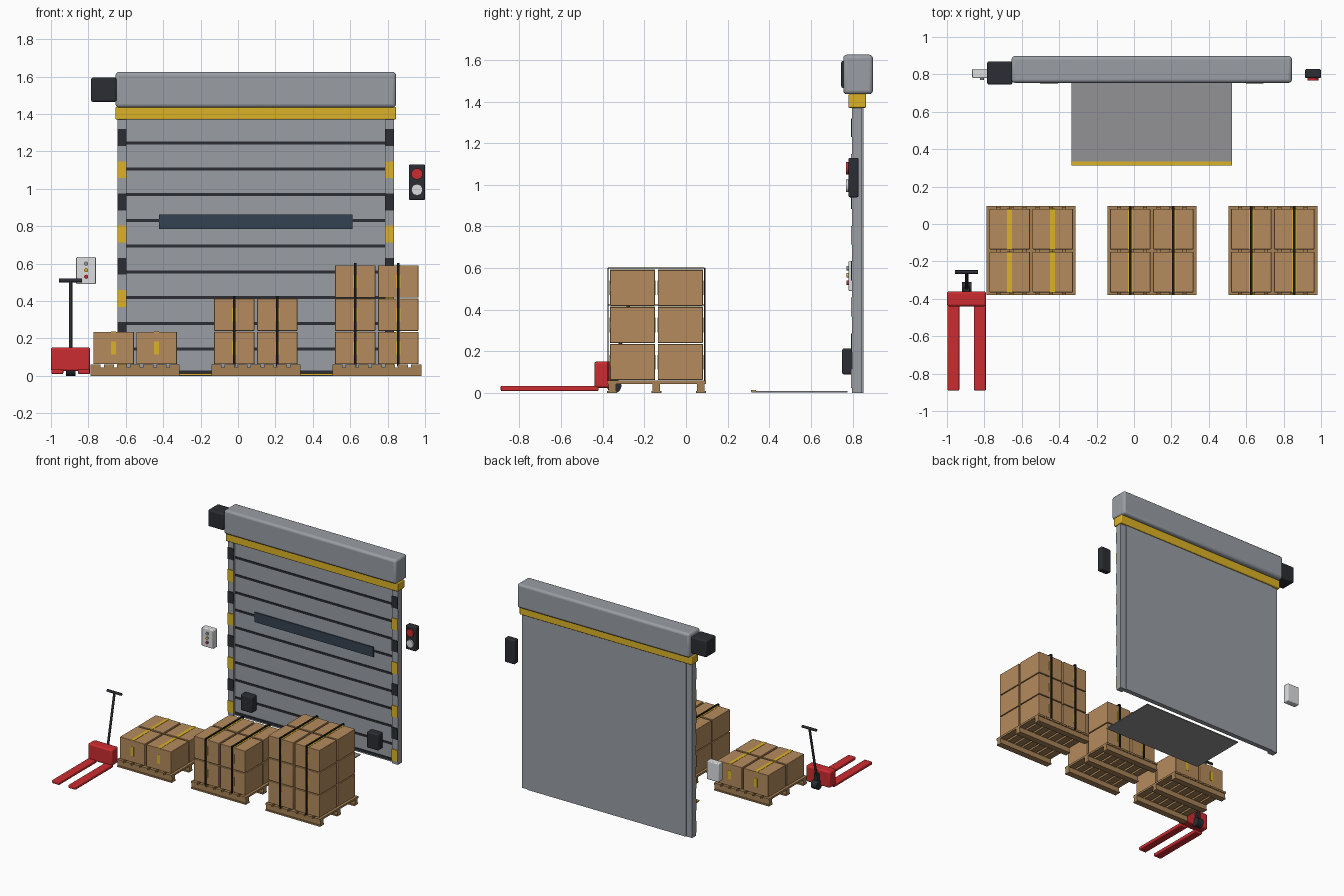
import bpy
import bmesh
import math
from mathutils import Matrix, Vector

cube = bpy.data.objects.get("Cube")
if cube:
    bpy.data.objects.remove(cube, do_unlink=True)


def colour(name, r, g, b):
    mat = bpy.data.materials.new(name)
    mat.use_nodes = True
    mat.diffuse_color = (r, g, b, 1)
    node = mat.node_tree.nodes["Principled BSDF"]
    node.inputs["Base Color"].default_value = (r, g, b, 1)
    node.inputs["Roughness"].default_value = 0.6
    return mat


STEEL = colour("steel grey", 0.32, 0.34, 0.37)
PLATE = colour("ramp grey", 0.29, 0.29, 0.3)
DARK = colour("charcoal", 0.025, 0.027, 0.033)
BLACK = colour("strap black", 0.01, 0.01, 0.01)
YELLOW = colour("safety yellow", 0.72, 0.45, 0.02)
RED = colour("red paint", 0.6, 0.025, 0.03)
CARD = colour("cardboard", 0.46, 0.26, 0.11)
WOOD = colour("pallet wood", 0.38, 0.22, 0.09)
PALE = colour("pale grey", 0.72, 0.73, 0.74)
GLASS = colour("dark glass", 0.035, 0.055, 0.085)


def finish(name, bm, mat, bevel=0.0):
    mesh = bpy.data.meshes.new(name)
    bm.to_mesh(mesh)
    bm.free()
    mesh.materials.append(mat)
    obj = bpy.data.objects.new(name, mesh)
    bpy.context.collection.objects.link(obj)
    bpy.ops.object.select_all(action="DESELECT")
    obj.select_set(True)
    bpy.context.view_layer.objects.active = obj
    if bevel:
        mod = obj.modifiers.new("soft_edges", "BEVEL")
        mod.width = bevel
        mod.segments = 3
    bpy.ops.object.shade_smooth_by_angle(angle=math.radians(35))
    return obj


def blocks(name, mat, spans, bevel=0.0):
    """One object of boxes, each given as x, y and z ranges."""
    bm = bmesh.new()
    for span in spans:
        low, high = Vector(p[0] for p in span), Vector(p[1] for p in span)
        place = Matrix.Translation((low + high) / 2) @ Matrix.Diagonal((*(high - low), 1))
        bmesh.ops.create_cube(bm, size=1, matrix=place)
    return finish(name, bm, mat, bevel)


def rod(name, mat, start, end, radius, sides=20):
    start, end = Vector(start), Vector(end)
    axis = end - start
    bm = bmesh.new()
    turn = Vector((0, 0, 1)).rotation_difference(axis).to_matrix().to_4x4()
    bmesh.ops.create_cone(bm, cap_ends=True, segments=sides, radius1=radius, radius2=radius,
                          depth=axis.length, matrix=Matrix.Translation((start + end) / 2) @ turn)
    return finish(name, bm, mat)


def around(middle, size):
    return (middle - size / 2, middle + size / 2)


# Roller housing, motor and lintel
MID = 0.095
WIDE = around(MID, 1.5)
blocks("roller_housing", STEEL, [(WIDE, (0.755, 0.898), (1.435, 1.625))], 0.018)
blocks("drive_motor", DARK, [((-0.785, -0.65), (0.745, 0.87), (1.465, 1.595))], 0.01)
blocks("lintel", YELLOW, [(WIDE, (0.78, 0.865), (1.37, 1.437))], 0.006)

# Door curtain with seams and window
INNER = around(MID, 1.38)
blocks("door_curtain", STEEL, [(INNER, (0.815, 0.852), (0, 1.38))])
blocks("door_seams", DARK,
       [(INNER, (0.81, 0.816), around(0.143 + 0.1377 * i, 0.016)) for i in range(9)])
blocks("bottom_seal", DARK, [(INNER, (0.81, 0.816), (0.01, 0.03))])
blocks("door_window", GLASS, [(around(MID, 1.035), (0.806, 0.815), (0.785, 0.862))])

# Guide rails with warning stripes
for label, side in (("left", 1), ("right", -1)):
    x = around(MID + side * 0.715, 0.05)
    blocks(label + "_guide_rail", STEEL, [(x, (0.796, 0.845), (0, 1.38))])
    for tone, mat, first in (("dark", DARK, 1), ("yellow", YELLOW, 0)):
        blocks(f"{label}_{tone}_stripes", mat,
               [(x, (0.791, 0.797), around(0.07 + 0.172 * i, 0.09)) for i in range(first, 8, 2)])
    blocks(label + "_dock_bumper", DARK,
           [(around(MID + side * 0.55, 0.1), (0.75, 0.812), (0.09, 0.215))], 0.008)

# Dock plate with a yellow lip
RAMP = around(MID, 0.86)
blocks("dock_plate", PLATE, [(RAMP, (0.315, 0.775), (0.003, 0.01))])
blocks("dock_lip", YELLOW, [(RAMP, (0.313, 0.335), (0.005, 0.014))])

# Signal light
blocks("signal_case", DARK, [((0.914, 1), (0.78, 0.828), (0.94, 1.13))], 0.008)
for label, mat, z in (("red", RED, 1.08), ("white", PALE, 0.995)):
    rod(label + "_lens", mat, (0.957, 0.768, z), (0.957, 0.79, z), 0.03)

# Control box with push buttons
blocks("control_box", PALE, [((-0.865, -0.76), (0.78, 0.83), (0.49, 0.635))], 0.006)
for label, mat, z in (("top", STEEL, 0.6), ("middle", YELLOW, 0.565), ("stop", RED, 0.53)):
    rod(label + "_button", mat, (-0.812, 0.77, z), (-0.812, 0.785, z), 0.011, 12)

# Pallets loaded with taped cartons
DEPTH_MID, HALF, PITCH, SIZE = -0.142, 0.238, 0.23, 0.216
BASE, LAYER, TALL = 0.063, 0.178, 0.172


def pallet(label, cx, layers):
    length = around(cx, 2 * HALF)
    runners = [DEPTH_MID + s * 0.213 for s in (-1, 0, 1)]
    blocks(label + "_pallet_runners", WOOD,
           [(length, around(y, 0.036), (0.01, 0.046)) for y in runners])
    blocks(label + "_pallet_skids", WOOD,
           [(length, around(y, 0.048), (0, 0.011)) for y in runners])
    blocks(label + "_pallet_deck", WOOD,
           [(around(cx + (HALF - 0.027) * i / 3, 0.054), around(DEPTH_MID, 2 * HALF),
             (0.045, 0.06)) for i in range(-3, 4)])
    cartons, tape = [], []
    for k in range(layers):
        z = BASE + LAYER * k
        for i in (-1, 1):
            for j in (-1, 1):
                x, y = cx + i * PITCH / 2, DEPTH_MID + j * PITCH / 2
                cartons.append((around(x, SIZE), around(y, SIZE), (z, z + TALL)))
                strip = around(x, 0.026)
                tape.append((strip, around(y, SIZE), around(z + TALL, 0.004)))
                for end in (-1, 1):
                    tape.append((strip, around(y + end * SIZE / 2, 0.004),
                                 around(z + TALL / 2, 0.07)))
    blocks(label + "_cartons", CARD, cartons, 0.003)
    blocks(label + "_tape", YELLOW, tape)
    # Straps over the taller stacks
    if layers > 1:
        top = BASE + LAYER * layers + 0.004
        reach = HALF - 0.006
        straps = []
        for i in (-1, 1):
            x = around(cx + i * PITCH / 2, 0.014)
            straps.append((x, around(DEPTH_MID, 2 * reach), around(top, 0.006)))
            for j in (-1, 1):
                straps.append((x, around(DEPTH_MID + j * reach, 0.006), (0.05, top)))
        blocks(label + "_straps", BLACK, straps)


pallet("right", -0.55, 1)
pallet("middle", MID, 2)
pallet("left", 0.742, 3)

# Pallet jack
JACK = -0.895
blocks("jack_body", RED, [((-1, -0.79), (-0.44, -0.36), (0.025, 0.152))], 0.012)
blocks("jack_forks", RED, [(around(JACK + s * 0.071, 0.064), (-0.89, -0.42), (0.01, 0.035))
                           for s in (-1, 1)], 0.006)
rod("jack_wheel", DARK, (JACK - 0.025, -0.345, 0.035), (JACK + 0.025, -0.345, 0.035), 0.035)
blocks("handle_pivot", DARK, [(around(JACK, 0.034), (-0.365, -0.335), (0.06, 0.12))], 0.004)
rod("handle_stem", DARK, (JACK, -0.345, 0.1), (JACK, -0.257, 0.51), 0.009, 12)
rod("handle_grip", DARK, (JACK - 0.062, -0.257, 0.51), (JACK + 0.062, -0.257, 0.51), 0.01, 12)
